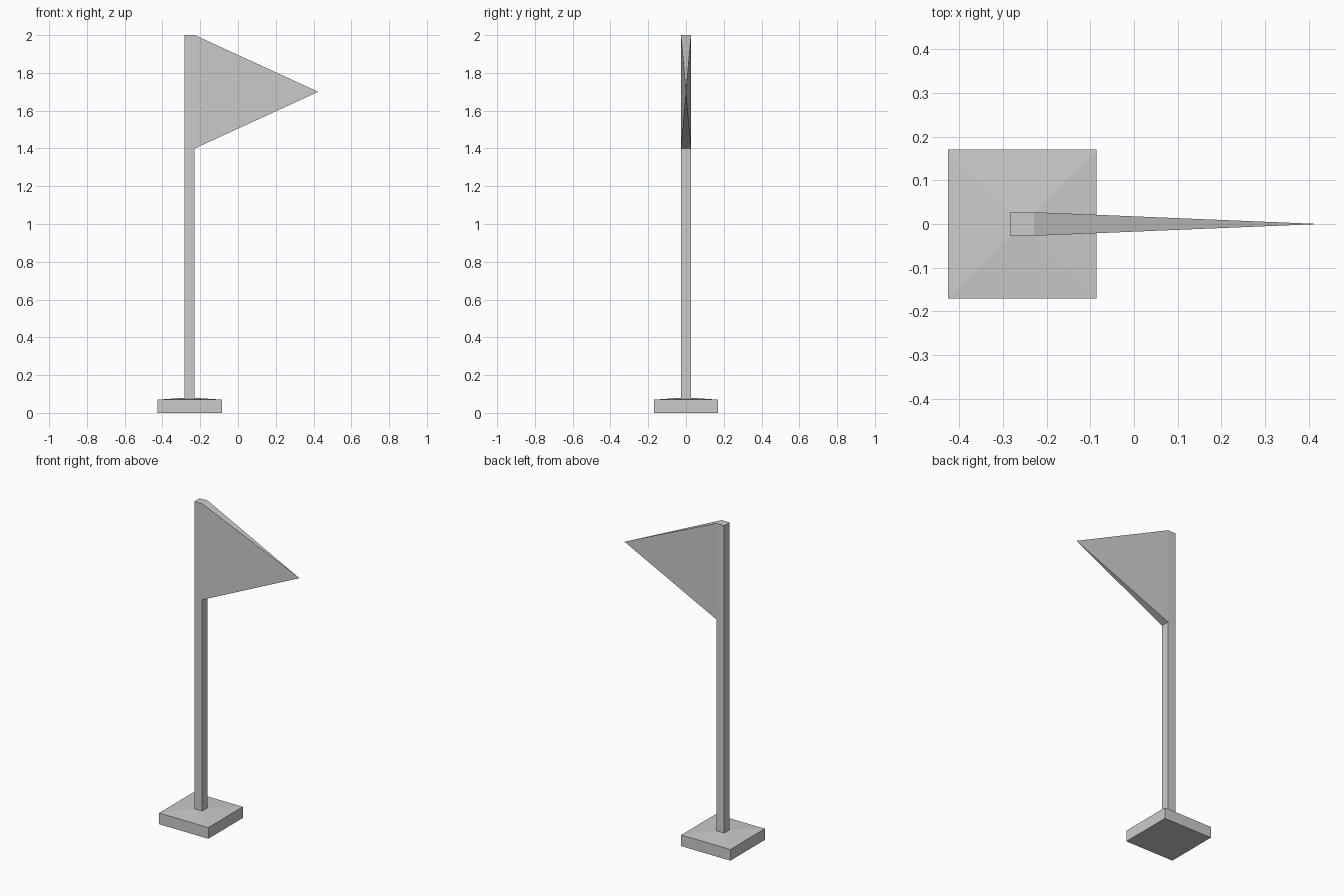
import bpy, bmesh

if "Cube" in bpy.data.objects:
    bpy.data.objects.remove(bpy.data.objects["Cube"])

CX = -0.256   # pole axis
POLE = 0.027  # pole half width
BASE = 0.17   # base half width


def ring(bm, half, z):
    return [bm.verts.new((CX + sx * half, sy * half, z))
            for sx, sy in ((-1, -1), (1, -1), (1, 1), (-1, 1))]


def bridge(bm, a, b):
    return [bm.faces.new((a[i], a[(i + 1) % 4], b[(i + 1) % 4], b[i])) for i in range(4)]


def finish(bm, name):
    mesh = bpy.data.meshes.new(name)
    bm.to_mesh(mesh)
    bm.free()
    bpy.context.collection.objects.link(bpy.data.objects.new(name, mesh))


# Square base with a slightly sloped top, open where the pole stands
bm = bmesh.new()
low, rim, foot = ring(bm, BASE, 0), ring(bm, BASE, 0.07), ring(bm, POLE, 0.08)
bm.faces.new(low[::-1])
bridge(bm, low, rim)
bridge(bm, rim, foot)
finish(bm, "base")

# Square pole whose upper right side is drawn out to the pennant tip
bm = bmesh.new()
foot, mid, top = ring(bm, POLE, 0.08), ring(bm, POLE, 1.4), ring(bm, POLE, 2.0)
bridge(bm, foot, mid)
side = bridge(bm, mid, top)[1]
bm.faces.new(top)
tip = bmesh.ops.poke(bm, faces=[side])["verts"][0]
tip.co = (0.425, 0, 1.7)
finish(bm, "pole_and_pennant")
